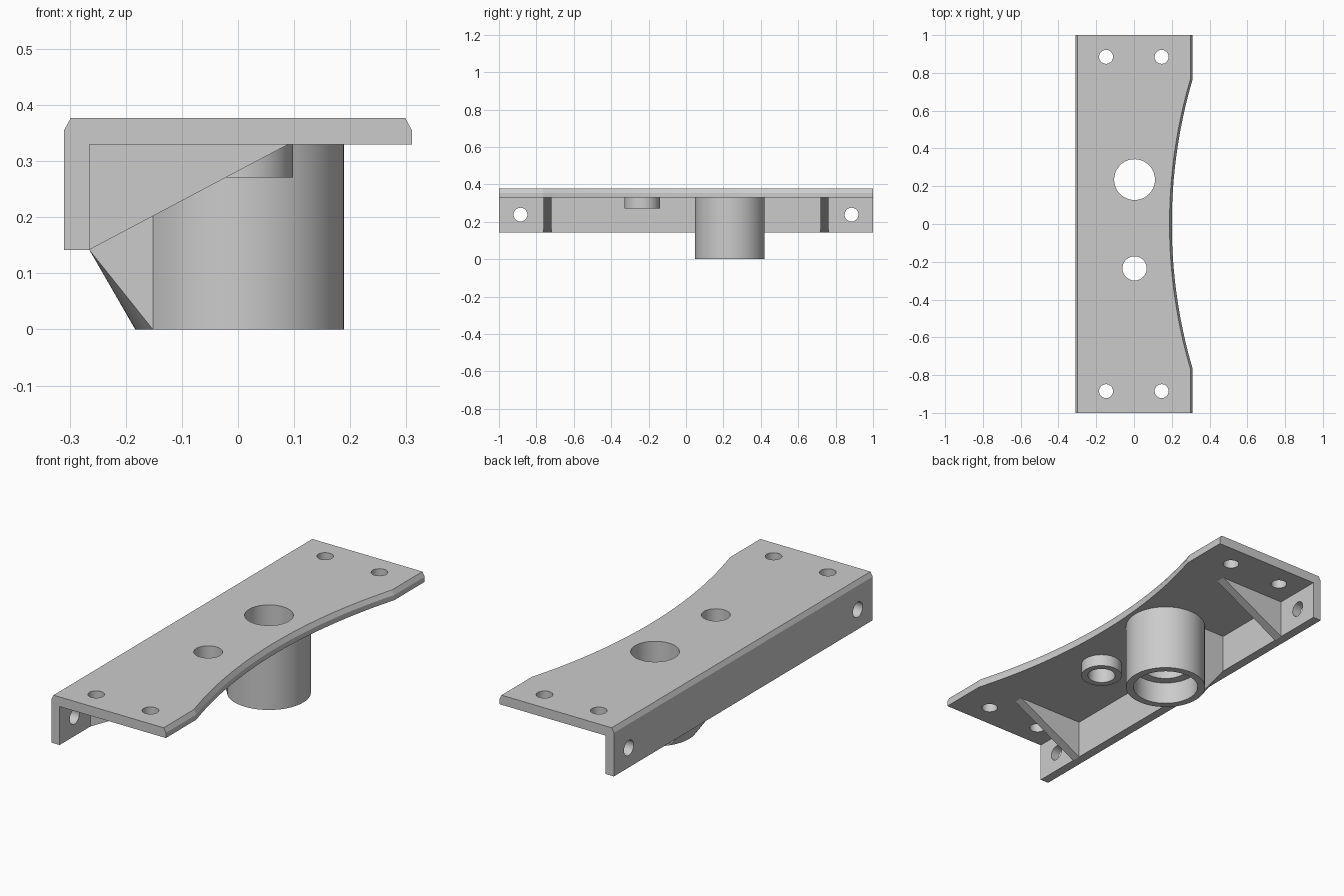
import bpy, bmesh, math
from mathutils import Matrix, Vector

cube = bpy.data.objects.get("Cube")
if cube:
    bpy.data.objects.remove(cube, do_unlink=True)

grey = bpy.data.materials.new("light grey")
grey.use_nodes = True
color = (0.6, 0.6, 0.6, 1)
grey.diffuse_color = color
grey.node_tree.nodes["Principled BSDF"].inputs["Base Color"].default_value = color

UNDER, SHOULDER, TOP = 0.33, 0.355, 0.377    # plate levels
LOW = 0.142                                  # lower edge of the flange
SIDE, INNER = 0.31, -0.265                   # half width, inner flange face
CX, BOSS_Y, PIN_Y = 0.003, 0.235, -0.235     # boss centres
BOSS_R = 0.186
EMBED = 0.345                                # parts reach slightly into the plate


def finish(name, bm):
    bmesh.ops.recalc_face_normals(bm, faces=bm.faces)
    mesh = bpy.data.meshes.new(name)
    bm.to_mesh(mesh)
    bm.free()
    mesh.materials.append(grey)
    obj = bpy.data.objects.new(name, mesh)
    bpy.context.collection.objects.link(obj)
    return obj


def cylinder(name, x, y, r, z0, z1, segments=64):
    bm = bmesh.new()
    bmesh.ops.create_cone(bm, cap_ends=True, segments=segments, radius1=r, radius2=r,
                          depth=z1 - z0, matrix=Matrix.Translation((x, y, (z0 + z1) / 2)))
    return finish(name, bm)


def hull(name, points):
    bm = bmesh.new()
    for p in points:
        bm.verts.new(p)
    bmesh.ops.convex_hull(bm, input=bm.verts)
    bmesh.ops.dissolve_limit(bm, angle_limit=0.002, verts=bm.verts, edges=bm.edges)
    return finish(name, bm)


def combine(target, other, operation):
    mod = target.modifiers.new(operation.lower(), 'BOOLEAN')
    mod.operation, mod.solver, mod.object = operation, 'EXACT', other
    bpy.context.view_layer.objects.active = target
    bpy.ops.object.modifier_apply(modifier=mod.name)
    bpy.data.objects.remove(other, do_unlink=True)


# Top plate: concave right edge, chamfered along both long sides
half, waist = 0.765, 0.2
sag = SIDE - waist
radius = (half ** 2 + sag ** 2) / (2 * sag)
sweep = math.asin(half / radius)
right = [(SIDE, -1)]
for i in range(41):
    a = sweep * (i / 20 - 1)
    right.append((waist + radius * (1 - math.cos(a)), radius * math.sin(a)))
right.append((SIDE, 1))

bm = bmesh.new()
rings = []
for z, inset in ((UNDER, 0), (SHOULDER, 0), (TOP, 0.012)):
    outline = [(x - inset, y) for x, y in right] + [(inset - SIDE, 1), (inset - SIDE, -1)]
    rings.append([bm.verts.new((x, y, z)) for x, y in outline])
for lower, upper in zip(rings, rings[1:]):
    for i in range(len(lower)):
        j = (i + 1) % len(lower)
        bm.faces.new((lower[i], lower[j], upper[j], upper[i]))
bm.faces.new(rings[0])
bm.faces.new(rings[-1])
bracket = finish("mounting_bracket", bm)

# Side flange
flange = hull("side_flange", [(x, y, z) for x in (-SIDE, INNER)
                              for y in (-1, 1) for z in (LOW, EMBED)])
combine(bracket, flange, 'UNION')

# Triangular gussets near both ends
profile = [(INNER, LOW), (-0.29, 0.2), (-0.29, EMBED), (0.09, UNDER), (0.09, EMBED)]
for side in (-1, 1):
    gusset = hull("gusset", [(x, side * y, z) for x, z in profile for y in (0.718, 0.763)])
    combine(bracket, gusset, 'UNION')

# Web from the flange to the large boss, tapering under to its rim
spread = math.radians(33.75)
web_half = BOSS_R * math.sin(spread)
points = [(x, BOSS_Y + s * web_half, z) for s in (-1, 1)
          for x, z in ((INNER, LOW), (-0.29, 0.2), (-0.29, EMBED))]
for i in range(13):
    a = math.pi + spread * (i / 6 - 1)
    points += [(CX + BOSS_R * math.cos(a), BOSS_Y + BOSS_R * math.sin(a), z)
               for z in (0, EMBED)]
combine(bracket, hull("boss_web", points), 'UNION')

# Large and small bosses
combine(bracket, cylinder("large_boss", CX, BOSS_Y, BOSS_R, 0, EMBED), 'UNION')
combine(bracket, cylinder("small_boss", CX, PIN_Y, 0.095, 0.271, EMBED), 'UNION')

# Bores and counterbore
for y, r, z0, z1 in ((BOSS_Y, 0.108, -0.1, 0.5), (BOSS_Y, 0.151, -0.1, 0.11),
                     (PIN_Y, 0.064, 0.1, 0.5)):
    combine(bracket, cylinder("bore", CX, y, r, z0, z1), 'DIFFERENCE')

# Screw holes in the plate corners and through the flange ends
for y in (-0.885, 0.885):
    for x in (-0.148, 0.146):
        combine(bracket, cylinder("plate_hole", x, y, 0.037, 0.2, 0.5, 32), 'DIFFERENCE')
    hole = cylinder("flange_hole", 0, 0, 0.037, -0.08, 0.08, 32)
    hole.data.transform(Matrix.Translation((-0.29, y, 0.238)) @ Matrix.Rotation(math.pi / 2, 4, 'Y'))
    combine(bracket, hole, 'DIFFERENCE')

# Clean flat areas and shade
bm = bmesh.new()
bm.from_mesh(bracket.data)
bmesh.ops.remove_doubles(bm, verts=bm.verts, dist=0.0001)
bmesh.ops.dissolve_limit(bm, angle_limit=0.002, verts=bm.verts, edges=bm.edges)
bm.to_mesh(bracket.data)
bm.free()
bpy.ops.object.select_all(action='DESELECT')
bracket.select_set(True)
bpy.context.view_layer.objects.active = bracket
bpy.ops.object.shade_smooth_by_angle(angle=math.radians(14))
